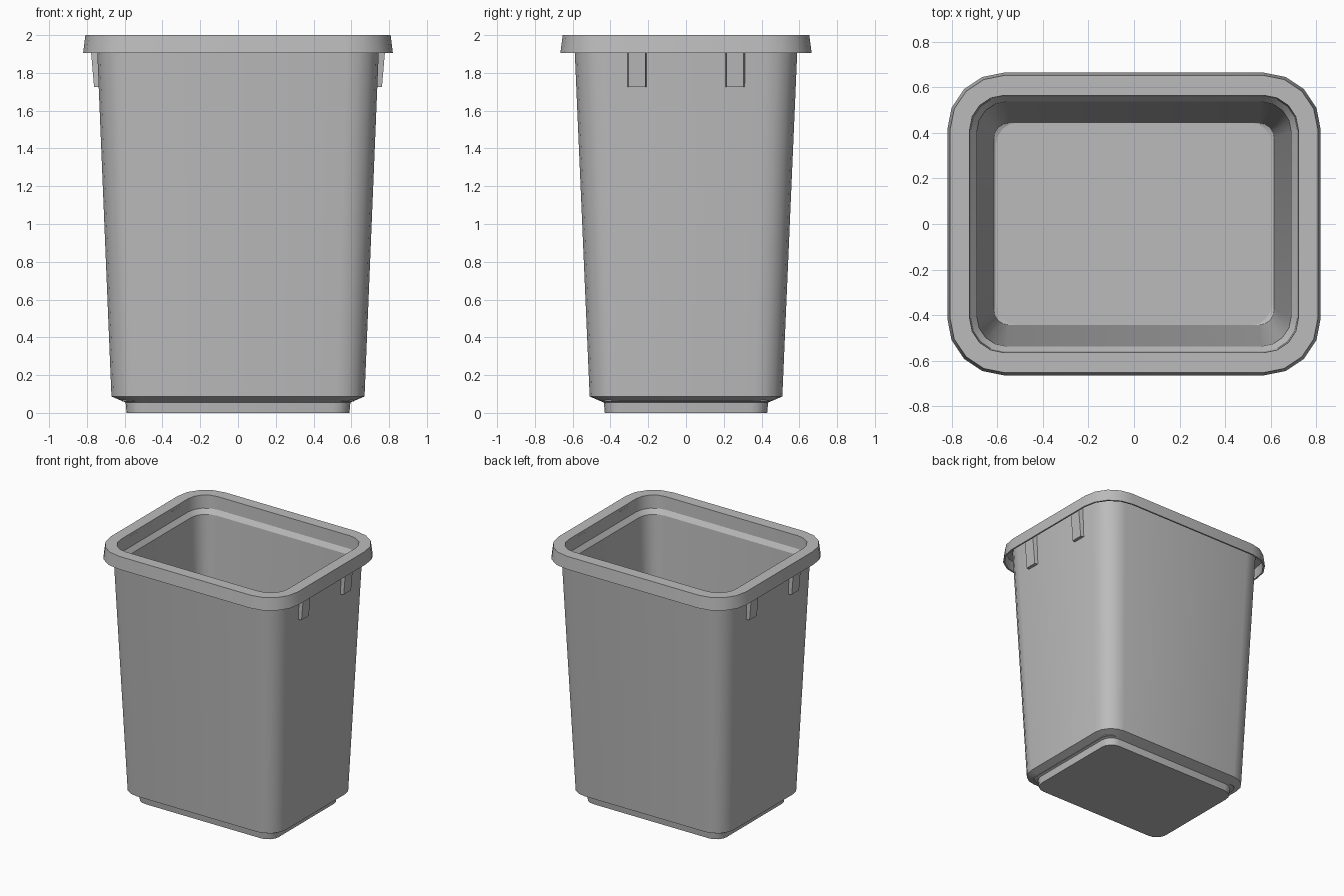
import bpy, bmesh, math

cube = bpy.data.objects.get("Cube")
if cube:
    bpy.data.objects.remove(cube, do_unlink=True)

grey = bpy.data.materials.new("grey plastic")
grey.use_nodes = True
colour = (0.5, 0.5, 0.5, 1)
grey.diffuse_color = colour
grey.node_tree.nodes["Principled BSDF"].inputs["Base Color"].default_value = colour


def rounded_ring(bm, hx, hy, r, z, steps=4):
    """Rounded rectangle of vertices, anticlockwise."""
    ring = []
    for i, (sx, sy) in enumerate([(1, 1), (-1, 1), (-1, -1), (1, -1)]):
        for k in range(steps + 1):
            a = math.pi / 2 * (i + k / steps)
            ring.append(bm.verts.new((sx * (hx - r) + r * math.cos(a),
                                      sy * (hy - r) + r * math.sin(a), z)))
    return ring


def finish(name, bm):
    bmesh.ops.recalc_face_normals(bm, faces=bm.faces)
    mesh = bpy.data.meshes.new(name)
    bm.to_mesh(mesh)
    bm.free()
    mesh.materials.append(grey)
    obj = bpy.data.objects.new(name, mesh)
    bpy.context.collection.objects.link(obj)
    bpy.ops.object.select_all(action='DESELECT')
    obj.select_set(True)
    bpy.context.view_layer.objects.active = obj
    bpy.ops.object.shade_smooth_by_angle(angle=math.radians(30))
    return obj


# Bin shell: half width, half depth, corner radius, height,
# from the foot, up the outside, over the rim and down to the inner floor
profile = [
    (0.59, 0.43, 0.09, 0.0),
    (0.595, 0.435, 0.09, 0.055),
    (0.67, 0.51, 0.15, 0.087),
    (0.748, 0.592, 0.17, 1.98),
    (0.80, 0.645, 0.23, 1.98),
    (0.808, 0.653, 0.24, 1.905),
    (0.82, 0.665, 0.25, 1.905),
    (0.808, 0.653, 0.24, 2.0),
    (0.722, 0.565, 0.15, 2.0),
    (0.718, 0.561, 0.15, 1.90),
    (0.69, 0.537, 0.13, 1.865),
    (0.615, 0.443, 0.065, 0.06),
]
bm = bmesh.new()
rings = [rounded_ring(bm, *p) for p in profile]
for low, high in zip(rings, rings[1:]):
    n = len(low)
    for i in range(n):
        j = (i + 1) % n
        bm.faces.new((low[i], low[j], high[j], high[i]))
bm.faces.new(rings[0])
bm.faces.new(rings[-1])
finish("bin_shell", bm)

# Tapered ribs under the rim on both short sides
for side, sx in (("left", 1), ("right", -1)):
    for end, cy in (("front", -0.26), ("back", 0.26)):
        bm = bmesh.new()
        bmesh.ops.create_cube(bm, size=1)
        for v in bm.verts:
            top, out = v.co.z > 0, v.co.x > 0
            x = (0.784 if top else 0.762) if out else 0.72
            half = 0.045 if out else 0.055
            v.co = (sx * x, cy + math.copysign(half, v.co.y), 1.98 if top else 1.725)
        finish(f"{side}_{end}_rib", bm)
